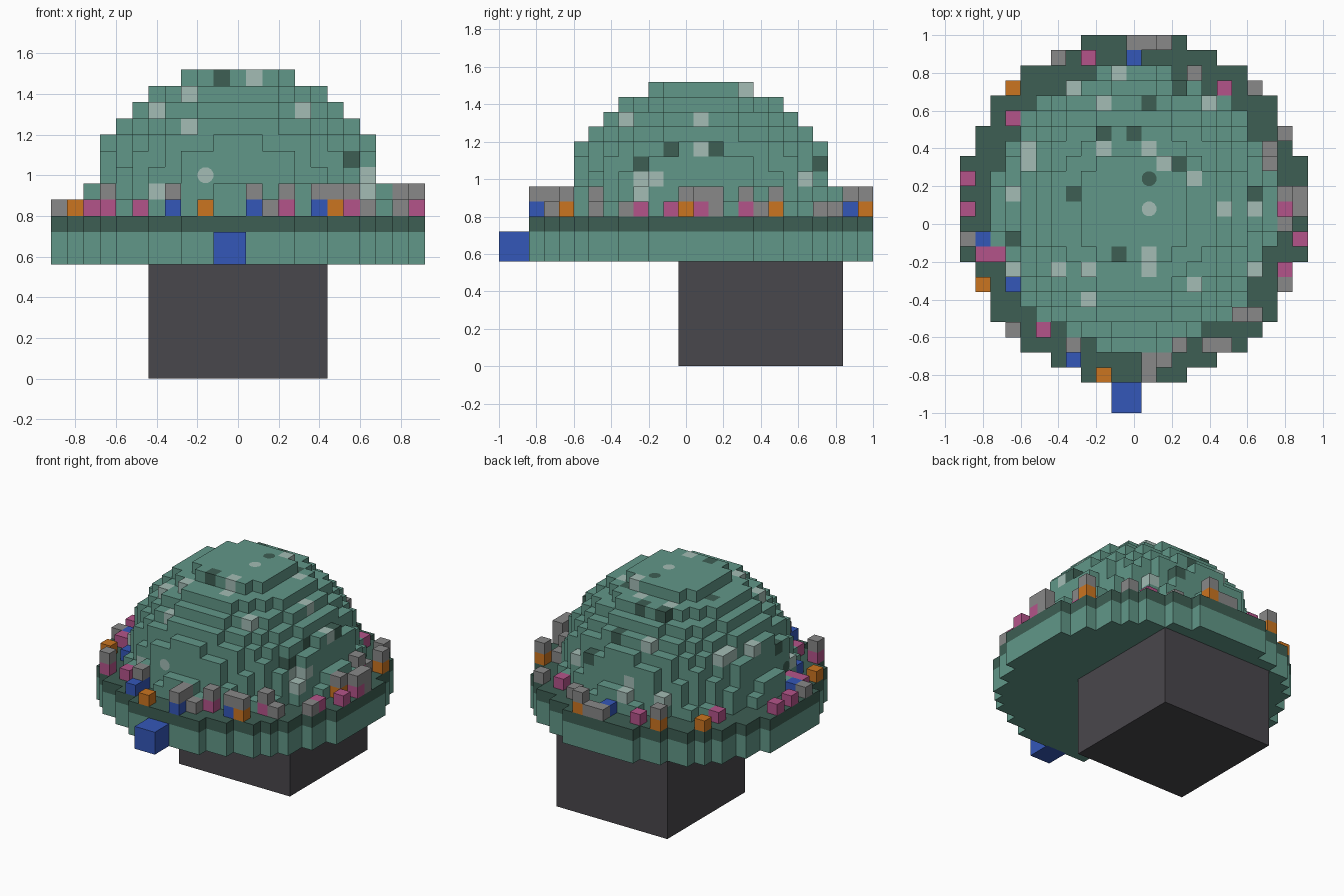
import bpy
import bmesh
import math
import random
from mathutils import Vector

V = 0.08                       # block size
CENTRE_Y = 0.08                # dome and deck sit slightly back
DECK_Z = 0.80                  # walking surface of the deck
random.seed(4)

if "Cube" in bpy.data.objects:
    bpy.data.objects.remove(bpy.data.objects["Cube"], do_unlink=True)


def material(name, rgb):
    linear = [(c / 255 / 12.92 if c < 11 else ((c / 255 + 0.055) / 1.055) ** 2.4) for c in rgb]
    mat = bpy.data.materials.new(name)
    mat.use_nodes = True
    mat.diffuse_color = (*linear, 1)
    mat.node_tree.nodes["Principled BSDF"].inputs["Base Color"].default_value = (*linear, 1)
    return mat


NAMES = ["green", "dark", "pale", "charcoal", "grey", "pink", "blue", "orange"]
COLOURS = [(97, 151, 136), (61, 94, 83), (163, 188, 181), (73, 71, 76),
           (136, 136, 136), (180, 84, 138), (52, 87, 184), (203, 117, 32)]
MATS = [material(n + " paint", c) for n, c in zip(NAMES, COLOURS)]
DIRS = [Vector(d) for d in ((1, 0, 0), (-1, 0, 0), (0, 1, 0), (0, -1, 0), (0, 0, 1), (0, 0, -1))]


def finish(name, bm):
    bmesh.ops.remove_doubles(bm, verts=bm.verts, dist=0.0005)
    mesh = bpy.data.meshes.new(name)
    bm.to_mesh(mesh)
    bm.free()
    for m in MATS:
        mesh.materials.append(m)
    obj = bpy.data.objects.new(name, mesh)
    bpy.context.collection.objects.link(obj)
    return obj


def polygon(bm, centre, normal, sides, radius, colour):
    """Regular polygon facing along an axis."""
    u = Vector((normal.y, normal.z, normal.x))
    w = normal.cross(u)
    pts = []
    for s in range(sides):
        a = 2 * math.pi * (s + 0.5) / sides
        pts.append(bm.verts.new(centre + radius * (math.cos(a) * u + math.sin(a) * w)))
    bm.faces.new(pts).material_index = NAMES.index(colour)


def voxels(name, cells, base_z):
    """Outer skin of coloured cells; spots in a flat area become round discs."""
    bm, discs = bmesh.new(), bmesh.new()
    exposed = lambda p, d: tuple(p) in cells and tuple(p + d) not in cells
    for key, colour in cells.items():
        p = Vector(key)
        mid = Vector((p.x * V, CENTRE_Y + p.y * V, base_z + (p.z + 0.5) * V))
        for d in DIRS:
            if tuple(p + d) in cells:
                continue
            flat = all(exposed(p + e, d) for e in DIRS if abs(e.dot(d)) < 0.5)
            face_mid = mid + d * V / 2
            if name == "dome" and colour != "green" and flat:
                polygon(discs, face_mid + d * 0.003, d, 12, V / 2, colour)
                polygon(bm, face_mid, d, 4, V / math.sqrt(2), "green")
            else:
                polygon(bm, face_mid, d, 4, V / math.sqrt(2), colour)
    finish(name, bm)
    if name == "dome":
        finish("dome_spots", discs)
    else:
        discs.free()


def box(name, low, high, colour):
    bm = bmesh.new()
    bmesh.ops.create_cube(bm, size=1)
    low, high = Vector(low), Vector(high)
    for v in bm.verts:
        v.co = (low + high) / 2 + v.co * (high - low)
    for f in bm.faces:
        f.material_index = NAMES.index(colour)
    finish(name, bm)


# Stem and front block
box("stem", (-0.44, -0.04, 0), (0.44, 0.84, 0.56), "charcoal")
box("front_block", (-0.12, -1, 0.56), (0.04, -0.83, 0.72), "blue")

# Round deck: two green layers below a dark one
R = range(-11, 12)
voxels("deck", {(i, j, k): "dark" if k == 2 else "green"
                for i in R for j in R for k in range(3)
                if i * i + j * j <= 11.5 ** 2}, 0.56)

# Stepped dome
dome = {(i, j, k): "green" for i in R for j in R for k in range(9)
        if i * i + j * j + (k + 0.5) ** 2 <= 9.25 ** 2}

# Spots, found by looking along an axis at the outermost cell
top_spots = {
    "dark": [(-2, 5), (0, 5), (3, 3), (1, 2), (-4, 1), (-1, -3)],
    "pale": [(-2, 4), (1, 4), (2, 3), (4, 2), (1, 0), (1, -3), (1, -4), (-3, -4), (-3, -6),
             (1, 7), (-4, 8), (-7, 4), (-7, 3), (6, 0), (8, -4)]}
front_spots = {
    "dark": [(-1, 8)],
    "pale": [(-2, 2), (-5, 1), (-3, 5), (4, 6), (-3, 7), (8, 2), (1, 8)]}
left_spots = {
    "dark": [(-2, 4), (1, 4), (-4, 3)],
    "pale": [(-5, 6), (0, 6), (3, 8), (0, 4), (-4, 2), (7, 2)]}


def paint(spots, axis, sign):
    for colour, places in spots.items():
        for place in places:
            hits = [c for c in dome if c[:axis] + c[axis + 1:] == place]
            if hits:
                dome[max(hits, key=lambda c: sign * c[axis])] = colour


paint(top_spots, 2, 1)
paint(front_spots, 1, -1)
paint(left_spots, 0, 1)

# A few scattered spots on the back and right side
for axis, sign in ((0, -1), (1, 1)):
    for colour in ("dark", "pale", "pale", "dark", "pale"):
        paint({colour: [(random.randint(-5, 5), random.randint(1, 6))]}, axis, sign)
voxels("dome", dome, DECK_Z)

# Little blocks around the deck rim, some with a grey cap
plain = {
    "pink": [(-3, 10), (6, 8), (-8, 6), (-11, 2), (-11, 0), (11, -2), (-10, -3), (-9, -3),
             (10, -4), (-6, -8), (10, 0)],
    "blue": [(0, 10), (-10, -2), (-8, -5), (-4, -10)],
    "orange": [(-8, 8), (-10, -5), (-2, -11)],
    "grey": [(0, 11), (1, 11), (8, 8), (9, 4), (10, 1), (-11, -2), (10, -5), (8, -7),
             (2, -10), (4, 9)]}
capped = {
    "pink": [(3, -9), (7, -7), (-8, -8), (9, 3), (11, 0)],
    "blue": [(1, -11), (-4, -9), (5, -9)],
    "orange": [(2, 11), (10, 5), (10, -1), (6, -9), (-5, 10)],
    "grey": [(1, -10), (11, 1)]}
rim = {}
for group in (plain, capped):
    for colour, places in group.items():
        for i, j in places:
            rim[(i, j, 0)] = colour
            if group is capped:
                rim[(i, j, 1)] = "grey"
voxels("rim_blocks", rim, DECK_Z)
